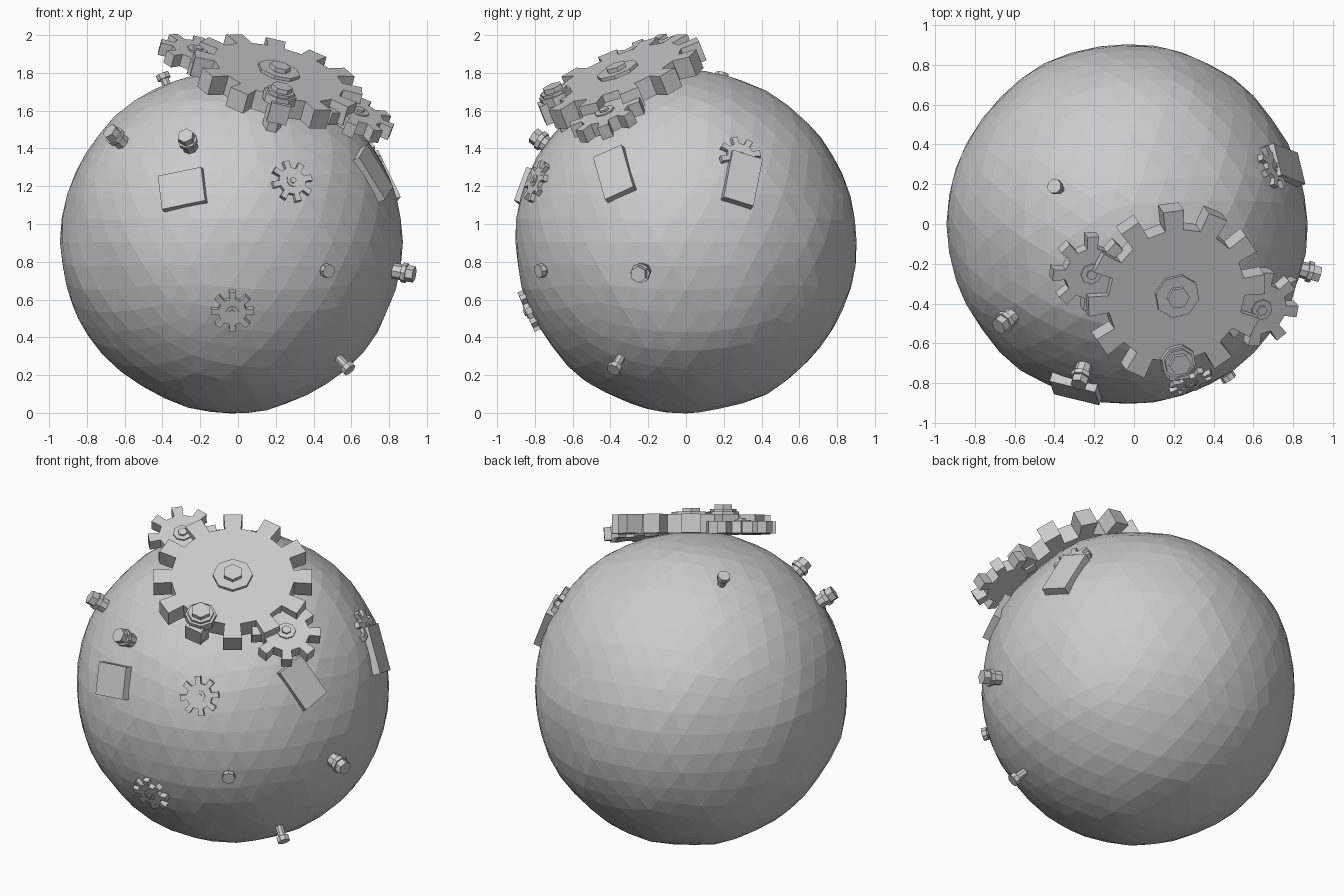
import bpy, bmesh, math
from mathutils import Vector, Matrix, noise

if "Cube" in bpy.data.objects:
    bpy.data.objects.remove(bpy.data.objects["Cube"])

C = Vector((-0.035, 0, 0.905))   # centre of the ball


def finish(bm, name, matrix):
    bmesh.ops.recalc_face_normals(bm, faces=bm.faces)
    me = bpy.data.meshes.new(name)
    bm.to_mesh(me)
    bm.free()
    ob = bpy.data.objects.new(name, me)
    ob.matrix_world = matrix
    bpy.context.collection.objects.link(ob)
    return ob


def frame(point, normal, roll=0):
    # local z = outward normal, local x = horizontal tangent
    n = Vector(normal).normalized()
    u = Vector((0, 0, 1)).cross(n).normalized()
    v = n.cross(u)
    m = Matrix((u, v, n)).transposed().to_4x4()
    return Matrix.Translation(point) @ m @ Matrix.Rotation(math.radians(roll), 4, 'Z')


def on_ball(point, dist, roll=0):
    # frame on the ball's radius through a point, at a given distance from centre
    n = (Vector(point) - C).normalized()
    return frame(C + n * dist, n, roll)


def disc(bm, sides, r, z0, z1):
    bmesh.ops.create_cone(bm, cap_ends=True, segments=sides, radius1=r, radius2=r,
                          depth=z1 - z0, matrix=Matrix.Translation((0, 0, (z0 + z1) / 2)))


def gear(name, matrix, teeth, root, tip, thick, hub):
    bm = bmesh.new()
    step = 2 * math.pi / teeth
    ring = []
    for i in range(teeth):
        for r, f in ((root, -0.25), (tip, -0.25 * root / tip - 0.03),
                     (tip, 0.25 * root / tip + 0.03), (root, 0.25)):
            a = (i + f) * step
            ring.append(bm.verts.new((r * math.cos(a), r * math.sin(a), -thick)))
    face = bm.faces.new(ring)
    ext = bmesh.ops.extrude_face_region(bm, geom=[face])
    bmesh.ops.translate(bm, vec=(0, 0, thick),
                        verts=[g for g in ext['geom'] if isinstance(g, bmesh.types.BMVert)])
    # hub washer and hexagonal axle end
    disc(bm, 8, hub, -thick / 2, hub * 0.15)
    disc(bm, 6, hub * 0.5, 0, hub * 0.35)
    if not bm.faces[:]:
        return
    return finish(bm, name, matrix)


def bolt(name, matrix, shaft, washer, head, length):
    # tip of the head at local z = 0
    bm = bmesh.new()
    disc(bm, 8, shaft, -length, -0.06)
    disc(bm, 8, washer, -0.065, -0.04)
    disc(bm, 6, head, -0.04, 0)
    return finish(bm, name, matrix)


def pin(name, matrix):
    bm = bmesh.new()
    disc(bm, 8, 0.024, -0.2, -0.02)
    disc(bm, 8, 0.038, -0.03, 0)
    return finish(bm, name, matrix)


def plate(name, matrix, sx, sy, thick):
    bm = bmesh.new()
    bmesh.ops.create_cube(bm, size=1, matrix=Matrix.Translation((0, 0, -thick / 2))
                          @ Matrix.Diagonal((sx, sy, thick, 1)))
    return finish(bm, name, matrix)


# lumpy faceted ball
bm = bmesh.new()
bmesh.ops.create_icosphere(bm, subdivisions=4, radius=0.905)
for v in bm.verts:
    v.co *= 1 + 0.014 * noise.noise(v.co * 3.5)
finish(bm, "rock_ball", Matrix.Translation(C))

# large gear group on the upper front
N = Vector((0.25, -0.36, 0.9)).normalized()
gear("large_gear", frame(C + N * 1.0, N), 12, 0.355, 0.46, 0.11, 0.115)
gear("side_gear_left", frame((-0.215, -0.25, 1.92), N, 10), 8, 0.135, 0.2, 0.07, 0.055)
gear("side_gear_right", frame((0.64, -0.43, 1.595), (0.34, -0.37, 0.86), -5),
     8, 0.135, 0.2, 0.075, 0.055)

# bolt standing on the large gear
bm = bmesh.new()
disc(bm, 8, 0.09, -0.09, -0.04)
disc(bm, 8, 0.075, -0.045, -0.025)
disc(bm, 6, 0.057, -0.03, 0)
disc(bm, 6, 0.05, -0.25, -0.08)
finish(bm, "gear_bolt", frame((0.235, -0.71, 1.73), N))

# small gears lying on the surface: centre, roll
for i, (p, roll) in enumerate([((0.28, -0.78, 1.22), 10),
                               ((-0.03, -0.82, 0.545), 0),
                               ((0.71, 0.29, 1.36), 8)]):
    gear("surface_gear_%d" % (i + 1), on_ball(p, 0.925, roll), 8, 0.075, 0.115, 0.06, 0.035)

# thick bolts
for i, p in enumerate([(-0.65, -0.49, 1.465), (-0.27, -0.78, 1.45), (0.92, -0.25, 0.735)]):
    bolt("thick_bolt_%d" % (i + 1), on_ball(p, 1.015), 0.042, 0.053, 0.044, 0.18)

# thin pins
for i, p in enumerate([(-0.40, 0.19, 1.79), (0.48, -0.78, 0.75), (0.57, -0.37, 0.25)]):
    pin("thin_pin_%d" % (i + 1), on_ball(p, (0.98, 0.95, 1.0)[i]))

# rectangular patches: centre, roll, size
for i, (p, roll, sx, sy) in enumerate([((-0.29, -0.82, 1.18), 12, 0.24, 0.19),
                                       ((0.70, -0.37, 1.26), 26, 0.17, 0.27),
                                       ((0.76, 0.295, 1.235), -18, 0.17, 0.28)]):
    plate("surface_plate_%d" % (i + 1), on_ball(p, 0.935, roll), sx, sy, 0.065)
